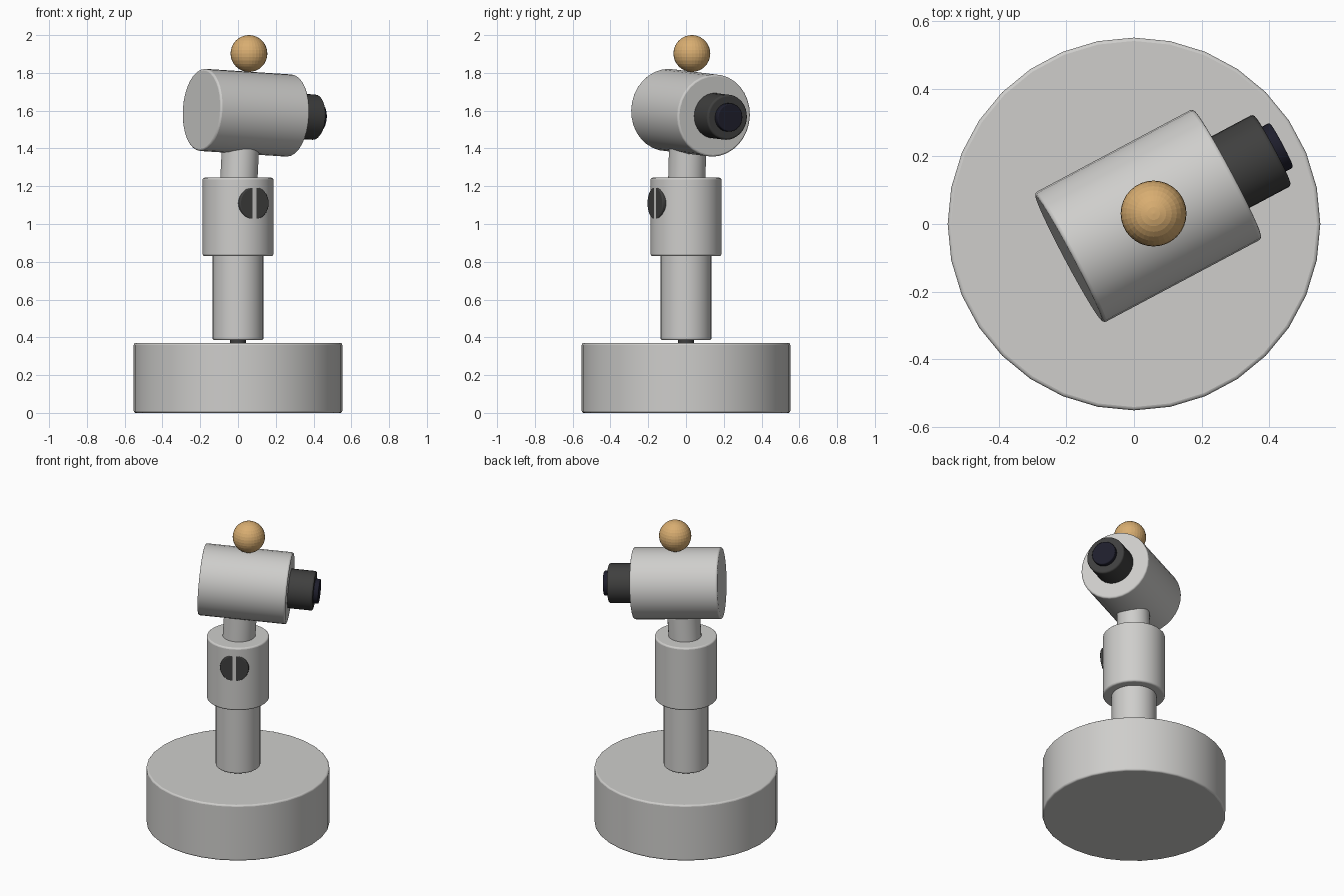
import bpy, bmesh, math
from mathutils import Matrix

if "Cube" in bpy.data.objects:
    bpy.data.objects.remove(bpy.data.objects["Cube"])

YAW = math.radians(28)      # heading of the upper assembly
TILT = math.radians(3.3)    # downward nod of the head


def material(name, r, g, b):
    m = bpy.data.materials.new(name)
    m.diffuse_color = (r, g, b, 1)
    m.use_nodes = True
    m.node_tree.nodes["Principled BSDF"].inputs["Base Color"].default_value = m.diffuse_color
    return m


GREY = material("light grey", 0.62, 0.615, 0.60)
DARK = material("charcoal", 0.05, 0.05, 0.049)
NAVY = material("dark navy", 0.013, 0.013, 0.025)
TAN = material("tan", 0.69, 0.42, 0.165)


def add_object(name, bm, mat, matrix):
    mesh = bpy.data.meshes.new(name)
    bm.to_mesh(mesh)
    bm.free()
    mesh.materials.append(mat)
    obj = bpy.data.objects.new(name, mesh)
    bpy.context.collection.objects.link(obj)
    obj.matrix_world = matrix
    return obj


def cylinder(name, radius, start, end, mat, matrix=Matrix(), bevel=0.01):
    """Round-edged cylinder running from start to end along local z."""
    bm = bmesh.new()
    bmesh.ops.create_cone(bm, cap_ends=True, segments=32, radius1=radius,
                          radius2=radius, depth=end - start,
                          matrix=Matrix.Translation((0, 0, (start + end) / 2)))
    obj = add_object(name, bm, mat, matrix)
    if bevel:
        mod = obj.modifiers.new("rounded rim", 'BEVEL')
        mod.width = bevel
        mod.segments = 3
        mod.limit_method = 'ANGLE'
        mod.angle_limit = math.radians(40)
    bpy.ops.object.select_all(action='DESELECT')
    obj.select_set(True)
    bpy.context.view_layer.objects.active = obj
    bpy.ops.object.shade_smooth_by_angle(angle=math.radians(35))
    return obj


turn = Matrix.Rotation(YAW, 4, 'Z')
head_frame = (Matrix.Translation((0.042, 0.024, 1.589)) @ turn
              @ Matrix.Rotation(TILT, 4, 'Y'))
barrel_frame = head_frame @ Matrix.Rotation(math.pi / 2, 4, 'Y')

# Base, pivot pin, post and sleeve
cylinder("base", 0.552, 0.0, 0.37, GREY)
cylinder("pivot_pin", 0.042, 0.34, 0.42, DARK, bevel=0)
cylinder("post", 0.135, 0.385, 0.88, GREY)
cylinder("sleeve", 0.188, 0.83, 1.245, GREY, turn)

# Flush knob in the sleeve, a narrow strip of sleeve shows through it
knob_frame = (Matrix.Translation((0, 0, 1.11)) @ turn
              @ Matrix.Rotation(math.pi / 2, 4, 'X'))
cylinder("knob", 0.087, 0.08, 0.1869, DARK, knob_frame, bevel=0.006)

# Neck and tilted head
cylinder("neck", 0.099, -0.42, -0.12, GREY,
         head_frame @ Matrix.Translation((-0.022, 0, 0)))
cylinder("head", 0.218, -0.267, 0.267, GREY, barrel_frame)
cylinder("lens_barrel", 0.12, 0.20, 0.418, DARK, barrel_frame)
cylinder("lens", 0.075, 0.38, 0.448, NAVY, barrel_frame, bevel=0.006)

# Faceted ball on top of the head
bm = bmesh.new()
bmesh.ops.create_uvsphere(bm, u_segments=32, v_segments=16, radius=0.0975)
add_object("top_ball", bm, TAN, Matrix.Translation((0.058, 0.031, 1.9025)))
